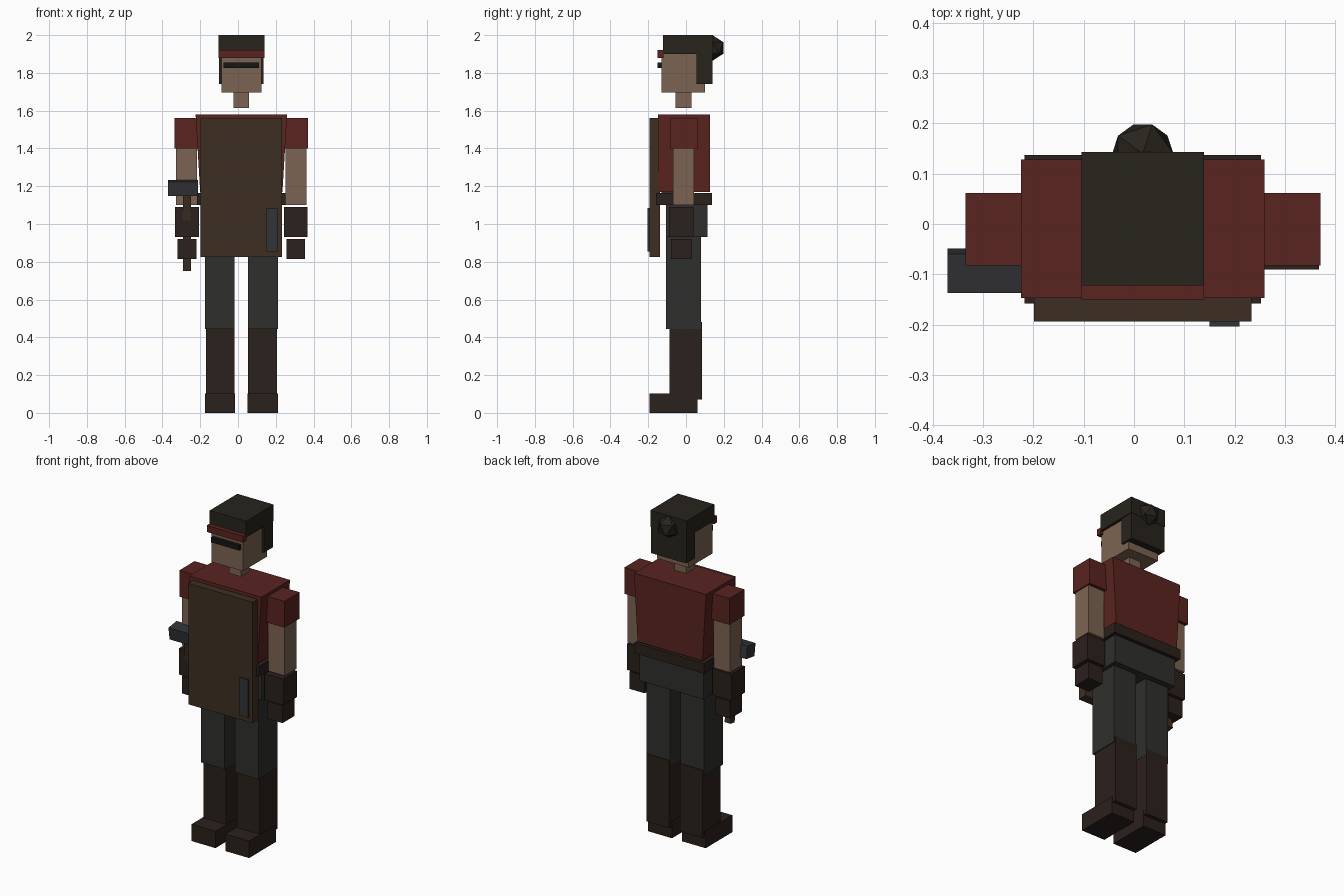
import bpy, bmesh, math
from mathutils import Matrix

if "Cube" in bpy.data.objects:
    bpy.data.objects.remove(bpy.data.objects["Cube"])

CX = 0.0175  # body axis (the hammer shifts the overall centre)

def mat(name, r, g, b):
    m = bpy.data.materials.new(name)
    m.diffuse_color = (r, g, b, 1)
    m.use_nodes = True
    m.node_tree.nodes["Principled BSDF"].inputs["Base Color"].default_value = m.diffuse_color
    return m

RED = mat("red_cloth", .10, .017, .014)
SKIN = mat("skin", .20, .127, .084)
PANTS = mat("trouser_grey", .028, .028, .025)
LEATHER = mat("dark_leather", .024, .015, .012)
APRON = mat("apron_brown", .047, .028, .016)
HAIR = mat("hair_dark", .021, .017, .012)
METAL = mat("metal", .032, .033, .036)
BLACK = mat("black", .008, .008, .008)

def box(name, x, y, z, m, taper=1.0, tilt=0.0, pivot=None):
    """Box from (min, max) ranges; taper scales the bottom width, tilt turns about X."""
    bm = bmesh.new()
    bmesh.ops.create_cube(bm, size=1)
    mid = [(r[0] + r[1]) / 2 for r in (x, y, z)]
    for v in bm.verts:
        k = taper if v.co.z < 0 else 1.0
        v.co.x = v.co.x * (x[1] - x[0]) * k + mid[0]
        v.co.y = v.co.y * (y[1] - y[0]) + mid[1]
        v.co.z = v.co.z * (z[1] - z[0]) + mid[2]
    if tilt:
        p = Matrix.Translation(pivot)
        bm.transform(p @ Matrix.Rotation(tilt, 4, 'X') @ p.inverted())
    return finish(name, bm, m)

def finish(name, bm, m):
    me = bpy.data.meshes.new(name)
    bm.to_mesh(me)
    bm.free()
    me.materials.append(m)
    ob = bpy.data.objects.new(name, me)
    bpy.context.collection.objects.link(ob)
    return ob

def centred(name, half, y, z, m, **kw):
    return box(name, (CX - half, CX + half), y, z, m, **kw)

def pair(name, inner, outer, y, z, m):
    box(name + "_left", (CX + inner, CX + outer), y, z, m)
    box(name + "_right", (CX - outer, CX - inner), y, z, m)

# head
centred("neck", .04, (-.055, .03), (1.615, 1.70), SKIN)
centred("head", .106, (-.13, .10), (1.695, 1.91), SKIN)
centred("hair_top", .122, (-.122, .143), (1.90, 2.0), HAIR)
centred("hair_back", .118, (.055, .141), (1.74, 1.905), HAIR)
centred("headband", .122, (-.15, -.12), (1.88, 1.92), RED)
centred("goggles", .094, (-.15, -.125), (1.825, 1.855), BLACK)

# hair bun
bm = bmesh.new()
bmesh.ops.create_icosphere(bm, subdivisions=1, radius=.068,
                           matrix=Matrix.Translation((CX, .14, 1.932)))
finish("hair_bun", bm, HAIR)

# torso and clothing
centred("torso", .242, (-.147, .128), (1.17, 1.58), RED, taper=.9)
centred("belt", .235, (-.158, .137), (1.10, 1.163), LEATHER)
centred("hips", .215, (-.105, .115), (.93, 1.105), PANTS)
centred("apron", .216, (-.194, -.137), (.825, 1.56), APRON)
box("apron_tool", (.15, .21), (-.204, -.19), (.855, 1.085), METAL)

# arms
pair("sleeve", .232, .353, (-.083, .062), (1.40, 1.56), RED)
pair("arm", .234, .345, (-.07, .043), (1.10, 1.41), SKIN)
pair("glove_cuff", .225, .35, (-.09, .04), (.93, 1.09), LEATHER)
pair("hand", .238, .338, (-.08, .033), (.815, .92), LEATHER)

# legs
pair("thigh", .035, .193, (-.105, .08), (.445, .94), PANTS)
pair("shin", .036, .188, (-.088, .085), (.07, .48), LEATHER)
pair("boot", .033, .193, (-.194, .062), (0, .103), LEATHER)

# hammer, leaning forward in the right hand
piv = (-.29, -.06, .95)
lean = math.radians(8)
box("hammer_handle", (-.29, -.25), (-.08, -.04), (.753, 1.16), APRON, tilt=lean, pivot=piv)
box("hammer_head", (-.371, -.212), (-.099, -.02), (1.155, 1.231), METAL, tilt=lean, pivot=piv)
